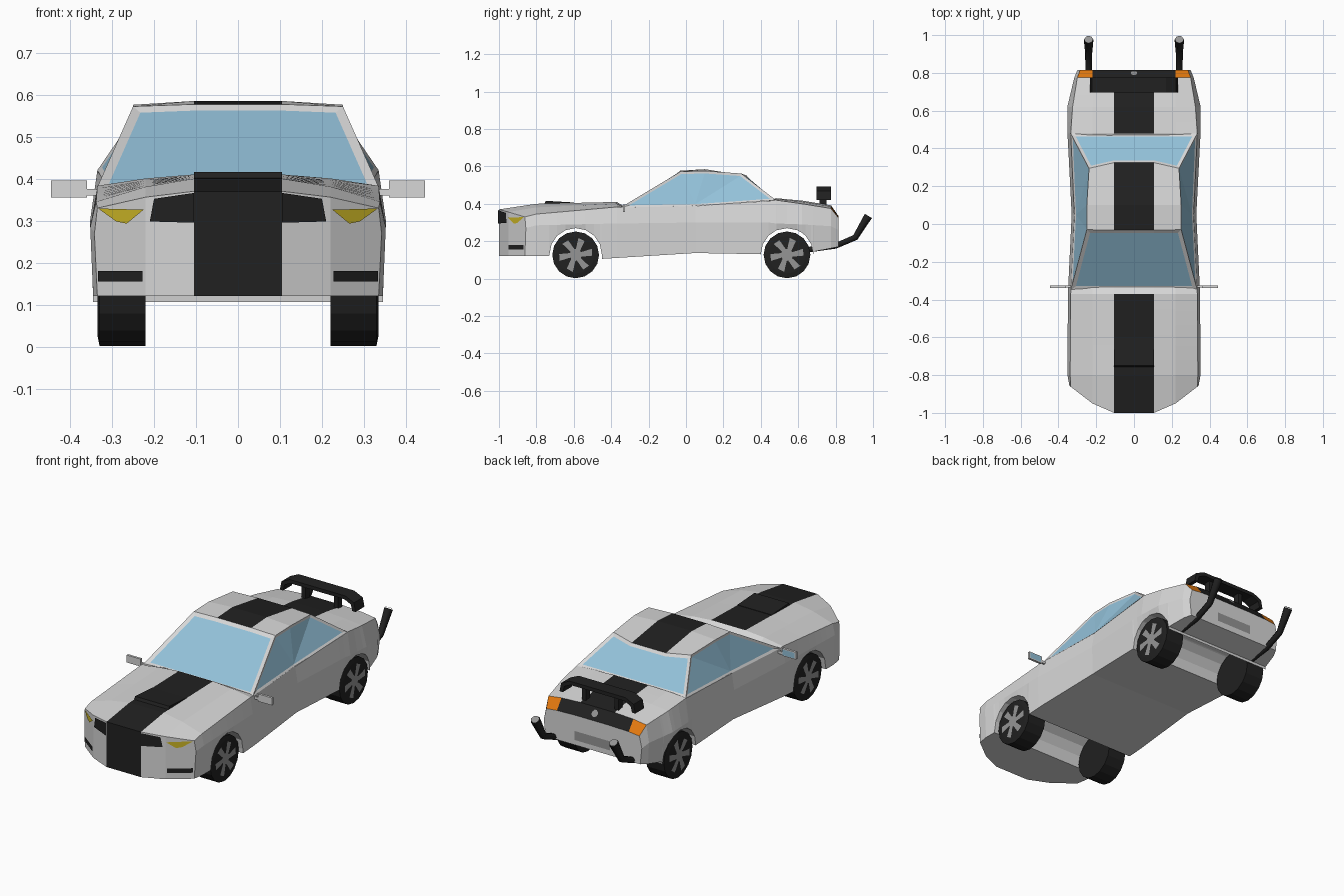
import bpy, bmesh, math
from mathutils import Vector

cube = bpy.data.objects.get("Cube")
if cube:
    bpy.data.objects.remove(cube, do_unlink=True)


def material(name, r, g, b):
    m = bpy.data.materials.new(name)
    m.use_nodes = True
    m.diffuse_color = (r, g, b, 1)
    m.node_tree.nodes["Principled BSDF"].inputs["Base Color"].default_value = (r, g, b, 1)
    return m


WHITE = material("white paint", .68, .68, .68)
BLACK = material("black trim", .015, .015, .015)
GLASS = material("blue glass", .29, .53, .69)
GREY = material("grey metal", .3, .3, .3)
ORANGE = material("orange lamp", .8, .2, .005)
YELLOW = material("yellow lamp", .62, .48, .02)


def finish(name, bm, mats, closed=True):
    if closed:
        bmesh.ops.recalc_face_normals(bm, faces=bm.faces)
    me = bpy.data.meshes.new(name)
    bm.to_mesh(me)
    bm.free()
    for m in mats:
        me.materials.append(m)
    ob = bpy.data.objects.new(name, me)
    bpy.context.collection.objects.link(ob)
    return ob


def plate(name, pts, mat):
    bm = bmesh.new()
    bm.faces.new([bm.verts.new(p) for p in pts])
    return finish(name, bm, [mat], False)


def prism(name, pts, axis, lo, hi, mat):
    """Extrude a 2D outline along x (outline in y, z) or y (outline in x, z)."""
    bm = bmesh.new()
    rows = [[bm.verts.new((h, a, b) if axis == "x" else (a, h, b)) for a, b in pts]
            for h in (lo, hi)]
    n = len(pts)
    for row in rows:
        bm.faces.new(row)
    for i in range(n):
        j = (i + 1) % n
        bm.faces.new((rows[0][i], rows[0][j], rows[1][j], rows[1][i]))
    return finish(name, bm, [mat])


def box(name, x, y, z, mat):
    return prism(name, [(y[0], z[0]), (y[1], z[0]), (y[1], z[1]), (y[0], z[1])],
                 "x", x[0], x[1], mat)


def lerp(table, t):
    """Linear interpolation in a table of rows keyed by their first value."""
    for a, b in zip(table, table[1:]):
        if t <= b[0]:
            f = max(0, (t - a[0]) / (b[0] - a[0]))
            return [p + (q - p) * f for p, q in zip(a[1:], b[1:])]
    return list(table[-1][1:])


# Body: lofted sections, columns: y, sill x, waist x, waist z, shoulder x, shoulder z, deck z
STRIPE, MID = .105, .22
AXLES, WHEEL_Z, ARCH = (-.59, .54), .13, .14
KEYS = [(-1, .335, .342, .27, .335, .33, .37),
        (-.8, .345, .352, .285, .338, .345, .4),
        (-.37, .345, .35, .295, .335, .383, .41),
        (-.33, .344, .348, .295, .334, .38, .385),
        (.05, .325, .33, .3, .315, .39, .39),
        (.44, .342, .35, .3, .333, .415, .41),
        (.48, .345, .353, .295, .335, .42, .43),
        (.62, .345, .353, .29, .325, .4, .417),
        (.775, .31, .316, .28, .3, .375, .392),
        (.815, .29, .3, .26, .285, .325, .335)]
FLOOR = [(-1, .12), (-.73, .12), (-.46, .105), (.1, .14), (.42, .13), (.66, .14), (.815, .17)]
NOSE = [(0, -1), (STRIPE, -1), (MID, -.95), (.35, -.85)]


def nose_y(x):
    return lerp(NOSE, abs(x))[0]


def floor_z(y):
    for c in AXLES:
        if abs(y - c) <= ARCH + .0005:
            return WHEEL_Z + math.sqrt(max(0, ARCH ** 2 - (y - c) ** 2))
    return lerp(FLOOR, y)[0]


stations = [k[0] for k in KEYS]
for c in AXLES:
    stations += [c - ARCH - .002, c + ARCH + .002]
    stations += [c + ARCH * math.cos(k * math.pi / 8) for k in range(9)]
stations.sort()

bm = bmesh.new()
rings = []
for y in stations:
    xb, xm, zm, xs, zs, zt = lerp(KEYS, y)
    zb = floor_z(y)
    half = [(STRIPE, zt), (MID, zt - .35 * (zt - zs)), (xs, zs), (xm, zm),
            (xb, zb), (MID, zb), (STRIPE, zb)]
    ring = half + [(-x, z) for x, z in reversed(half)]
    rings.append([bm.verts.new((x, nose_y(x) if y == -1 else y, z)) for x, z in ring])
N = len(rings[0])
for i, (r, s) in enumerate(zip(rings, rings[1:])):
    y = (stations[i] + stations[i + 1]) / 2
    for j in range(N):
        k = (j + 1) % N
        f = bm.faces.new((r[j], r[k], s[k], s[j]))
        if y > .775:            # tail lamp band
            f.material_index = 1 if j in (0, 12, 13) else 2 if j in (1, 11) else 0
        elif j == 13 and (y < -.37 or y > .48):   # racing stripe
            f.material_index = 1
for r in (rings[0], rings[-1]):
    centre = bm.faces.new([r[k] for k in (13, 0, 6, 7)])
    centre.material_index = 1 if r is rings[0] else 0
    for cols in ((0, 1, 5, 6), (1, 2, 3, 4, 5)):
        bm.faces.new([r[k] for k in cols])
        bm.faces.new([r[13 - k] for k in cols])
finish("body", bm, [WHITE, BLACK, ORANGE])

# Cabin: pillars and roof, with inset window panes
bm = bmesh.new()
P = {"A": (.335, -.35, .38), "B": (.25, -.03, .572), "b": (STRIPE, -.032, .577),
     "M": (.25, .1, .576), "m": (STRIPE, .1, .585), "C": (.238, .295, .562),
     "c": (STRIPE, .325, .55), "D": (.335, .48, .42), "W": (.316, .05, .388)}
V = {(k, s): bm.verts.new((s * x, y, z)) for k, (x, y, z) in P.items() for s in (1, -1)}


def across(keys):
    return bm.faces.new([V[k, 1] for k in keys] + [V[k, -1] for k in reversed(keys)])


windows = [([across("ABb")], .022), ([across("DCc")], .018)]
for s in (1, -1):
    fan = [bm.faces.new([V[k, s] for k in t]) for t in ("WAB", "WBM", "WMC", "WCD")]
    windows.append((fan, .013))
    for quad in ("BbmM", "MmcC"):
        bm.faces.new([V[k, s] for k in quad])
for pair in ("bm", "mc"):
    across(pair).material_index = 1
across("AWD")
bmesh.ops.recalc_face_normals(bm, faces=bm.faces)
for faces, width in windows:
    bmesh.ops.inset_region(bm, faces=faces, thickness=width, depth=-.004,
                           use_boundary=True, use_even_offset=True)
    for f in faces:
        f.material_index = 2
finish("cabin", bm, [WHITE, BLACK, GLASS], False)

# Hood scoop on the stripe
prism("hood_scoop", [(-.76, .395), (-.75, .416), (-.6, .407), (-.6, .395)],
      "x", -STRIPE, STRIPE, BLACK)

# Nose details, mirrored
for s, side in ((1, "left"), (-1, "right")):
    def on_nose(name, pts, mat):
        plate(side + name, [(s * x, nose_y(x) - .005, z) for x, z in pts], mat)

    on_nose("_grille", [(STRIPE, .295), (.21, .298), (.2, .352), (STRIPE, .366)], BLACK)
    on_nose("_headlight", [(.225, .326), (.265, .293), (.29, .298), (.333, .329)], YELLOW)
    on_nose("_bumper_slot", [(.228, .155), (.333, .155), (.333, .18), (.228, .18)], BLACK)

    # Door mirrors with glass on the back
    arm = sorted((s * .325, s * .37))
    head = sorted((s * .36, s * .445))
    box(side + "_mirror_arm", arm, (-.335, -.325), (.36, .375), WHITE)
    box(side + "_mirror", head, (-.338, -.325), (.355, .396), WHITE)
    plate(side + "_mirror_glass", [(s * x, -.323, z) for x, z in
          ((.366, .36), (.439, .36), (.439, .391), (.366, .391))], GLASS)

    # Exhaust pipe swept up behind the tail
    path = [(.62, .15, 1), (.8, .175, 1), (.905, .22, 1.1), (.975, .335, 1.5)]
    cu = bpy.data.curves.new(side + "_exhaust", "CURVE")
    cu.dimensions = "3D"
    cu.bevel_depth, cu.bevel_resolution, cu.use_fill_caps = .017, 1, True
    sp = cu.splines.new("POLY")
    sp.points.add(len(path) - 1)
    for p, (y, z, r) in zip(sp.points, path):
        p.co, p.radius = (s * .24, y, z, 1), r
    cu.materials.append(BLACK)
    bpy.context.collection.objects.link(bpy.data.objects.new(side + "_exhaust", cu))
    u, w = Vector((1, 0, 0)), Vector((0, .85, -.52))
    tip = Vector((s * .24, .978, .34))
    plate(side + "_exhaust_tip", [tip + .022 * (u * math.cos(a) + w * math.sin(a))
          for a in [k * math.pi / 4 for k in range(8)]], GREY)

    # Spoiler posts
    box(side + "_spoiler_post", (s * .1 - .012, s * .1 + .012), (.715, .75), (.38, .48), BLACK)

# Spoiler wing with drooping ends
outer = [(-.232, .42), (-.222, .468), (-.17, .492)]
inner = [(-.165, .472), (-.203, .454), (-.212, .42)]
flip = lambda pts: [(-x, z) for x, z in reversed(pts)]
prism("spoiler_wing", outer + flip(outer) + flip(inner) + inner, "y", .697, .775, BLACK)

# Rear plate and round boss
plate("rear_plate", [(-.11, .82, .2), (.11, .82, .2), (.11, .82, .25), (-.11, .82, .25)], GREY)
u, w = Vector((1, 0, 0)), Vector((0, -.59, .81))
plate("rear_boss", [Vector((0, .8, .368)) + .02 * (u * math.cos(a) + w * math.sin(a))
      for a in [k * math.pi / 5 for k in range(10)]], GREY)

# Wheels: tyre drum with a swirled six-spoke rim
for c, end in zip(AXLES, ("front", "rear")):
    for s, side in ((1, "left"), (-1, "right")):
        def at(r, a, x):
            return (s * x, c + r * math.cos(a), .127 + r * math.sin(a))

        bm = bmesh.new()
        steps = [k * math.pi / 8 for k in range(16)]
        loops = [[bm.verts.new(at(r, a, x)) for a in steps]
                 for r, x in ((.125, .22), (.125, .33), (.1, .335))]
        for p, q in zip(loops, loops[1:]):
            for i in range(16):
                j = (i + 1) % 16
                bm.faces.new((p[i], p[j], q[j], q[i]))
        bm.faces.new(loops[0])
        bm.faces.new(loops[-1])
        rim = [[(.032, a) for a in steps]]
        rim += [[(.022, a - .5), (.088, a - .05), (.092, a + .36), (.028, a + .5)]
                for a in [k * math.pi / 3 for k in range(6)]]
        bmesh.ops.recalc_face_normals(bm, faces=bm.faces)
        for i, shape in enumerate(rim):
            f = bm.faces.new([bm.verts.new(at(r, a, .339 - .001 * (i > 0))) for r, a in shape])
            f.material_index = 1
            f.normal_update()
            if f.normal.x * s < 0:
                f.normal_flip()
        finish(f"{end}_{side}_wheel", bm, [BLACK, GREY], False)
